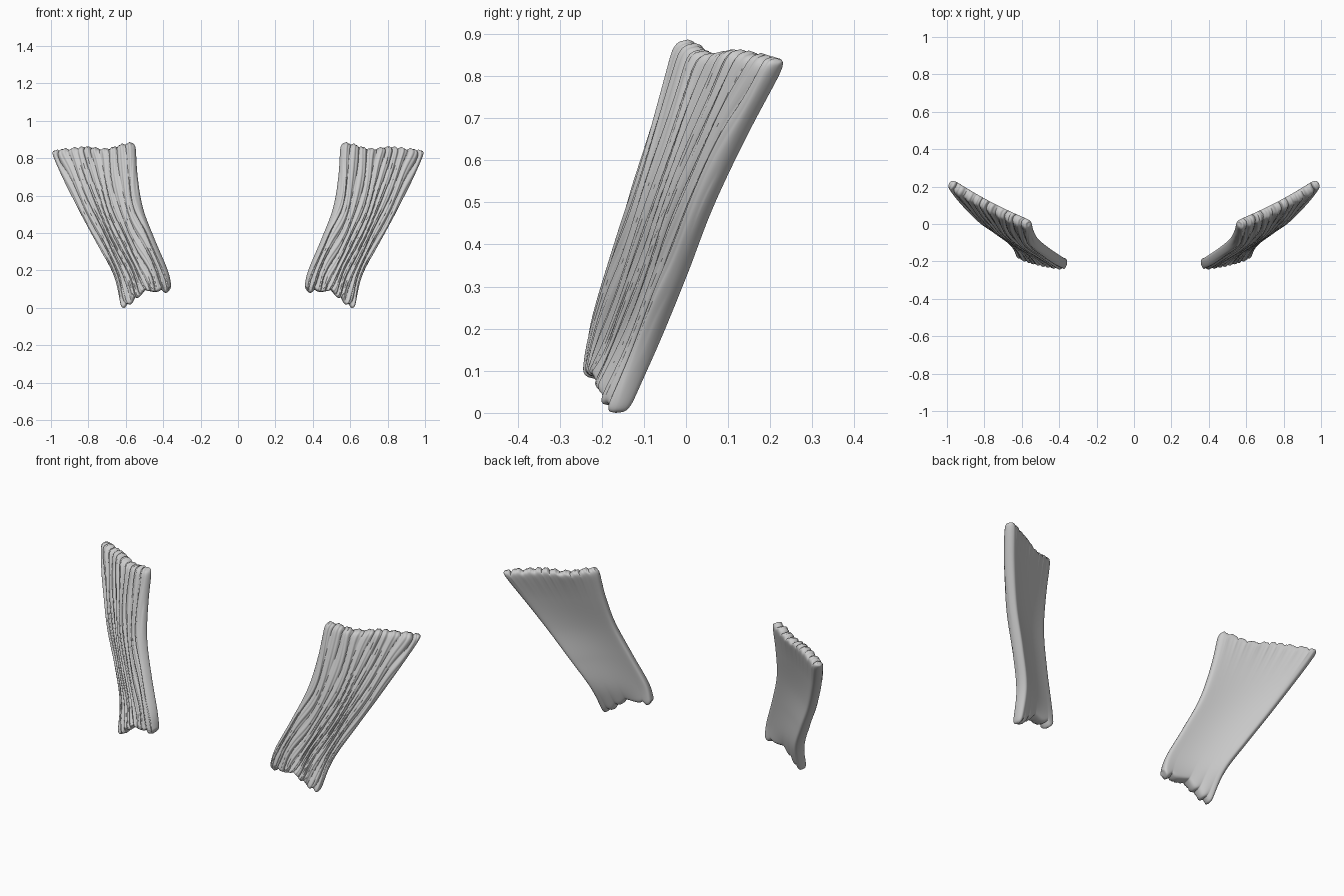
import bpy, bmesh, math
from mathutils import Vector

if "Cube" in bpy.data.objects:
    bpy.data.objects.remove(bpy.data.objects["Cube"])

# Edge guides from bottom to top: x, y, z
INNER = [Vector(p) for p in ((.355, -.217, .105), (.38, -.208, .20), (.448, -.163, .36),
                             (.512, -.11, .53), (.541, -.058, .70), (.552, -.008, .878))]
OUTER = [Vector(p) for p in ((.622, -.163, .005), (.656, -.086, .16), (.738, -.018, .32),
                             (.832, .048, .49), (.922, .135, .67), (.998, .226, .832))]
NU, NV = 150, 90
STRANDS = 10
HALF = 0.033


def spline(pts, t):
    """Smooth curve through evenly spaced points."""
    f = t * (len(pts) - 1)
    i = min(int(f), len(pts) - 2)
    f -= i
    b, c = pts[i], pts[i + 1]
    a = pts[i - 1] if i else b * 2 - c
    d = pts[i + 2] if i + 2 < len(pts) else c * 2 - b
    return 0.5 * (b * 2 + (c - a) * f + (a * 2 - b * 5 + c * 4 - d) * f ** 2
                  + (b * 3 - a - c * 3 + d) * f ** 3)


def rounded(t, power):
    """Flat plate profile that closes to zero at both ends."""
    return math.sqrt(max(0.0, 1 - abs(2 * t - 1) ** power))


def spread(i, n):
    """Sample spacing that is denser at both ends."""
    t = i / n
    return 0.5 * t + 0.5 * (0.5 - 0.5 * math.cos(math.pi * t))


def fibre(u, v):
    """Rounded strands with sharp grooves, uneven and gently wavy."""
    p = STRANDS * u + 0.22 * math.sin(9 * u + 1) + 0.2 * math.sin(6 * v + 5 * u) \
        + 0.10 * math.sin(15 * v + 17 * u)
    coarse = abs(math.sin(math.pi * p)) ** 0.7
    q = 2.3 * p + 0.3 * math.sin(8 * v)
    fine = abs(math.sin(math.pi * q))
    return 0.75 * coarse + 0.25 * fine


def point(u, v, side):
    # Rounded outline corners
    corner_u = abs(2 * u - 1) ** 20
    corner_v = abs(2 * v - 1) ** 40
    w = 0.5 + (u - 0.5) * (1 - 0.06 * corner_v)
    a, b = spline(INNER, v), spline(OUTER, v)
    across = b - a
    front = Vector((across.y, -across.x, 0)).normalized()
    p = a.lerp(b, w)
    body = rounded(u, 20) * rounded(v, 40)
    p += front * (0.012 * 4 * u * (1 - u))
    if side > 0:     # ridged front
        p += front * body * (HALF - 0.016 * (1 - fibre(u, v)))
    else:            # smooth, slightly dished back
        p -= front * body * (HALF - 0.010 * math.sin(math.pi * u) * math.sin(math.pi * v))
    # Ragged fringe at both ends
    lobe = abs(math.sin(math.pi * (4.2 * u + 0.25 * math.sin(8 * u))))
    low, high = (1 - v) ** 10, v ** 14
    p.z += low * (0.042 * math.sin(math.pi * u) ** 2 - 0.018 * lobe)
    p.z += high * (0.018 * fibre(u, 1) - 0.004 - 0.022 * math.sin(math.pi * min(1, u * 1.6)) ** 2)
    p.z += 0.012 * corner_u * corner_v * (1 if v < 0.5 else -1)
    return p


# Fibrous band: front and back grids joined along a shared rim
bm = bmesh.new()
grids = {}
for side in (1, -1):
    for i in range(NU + 1):
        for j in range(NV + 1):
            rim = i in (0, NU) or j in (0, NV)
            if side < 0 and rim:
                grids[side, i, j] = grids[1, i, j]
            else:
                grids[side, i, j] = bm.verts.new(point(spread(i, NU), spread(j, NV), side))
for side in (1, -1):
    for i in range(NU):
        for j in range(NV):
            quad = [grids[side, i, j], grids[side, i + 1, j],
                    grids[side, i + 1, j + 1], grids[side, i, j + 1]]
            bm.faces.new(quad if side > 0 else quad[::-1])
bmesh.ops.recalc_face_normals(bm, faces=bm.faces[:])
low = min(v.co.z for v in bm.verts)
bmesh.ops.translate(bm, verts=bm.verts[:], vec=(0, 0, -low))

grey = bpy.data.materials.new("light grey")
grey.diffuse_color = (0.6, 0.6, 0.6, 1)
grey.use_nodes = True
grey.node_tree.nodes["Principled BSDF"].inputs["Base Color"].default_value = grey.diffuse_color
mesh = bpy.data.meshes.new("fibrous_bands")
bm.to_mesh(mesh)
bm.free()
mesh.materials.append(grey)
band = bpy.data.objects.new("fibrous_bands", mesh)
bpy.context.collection.objects.link(band)
bpy.context.view_layer.objects.active = band
band.select_set(True)
bpy.ops.object.shade_smooth_by_angle(angle=math.radians(50))

# Opposite band
mirror = band.modifiers.new("opposite_band", 'MIRROR')
mirror.use_axis[0] = True
mirror.use_mirror_merge = False
